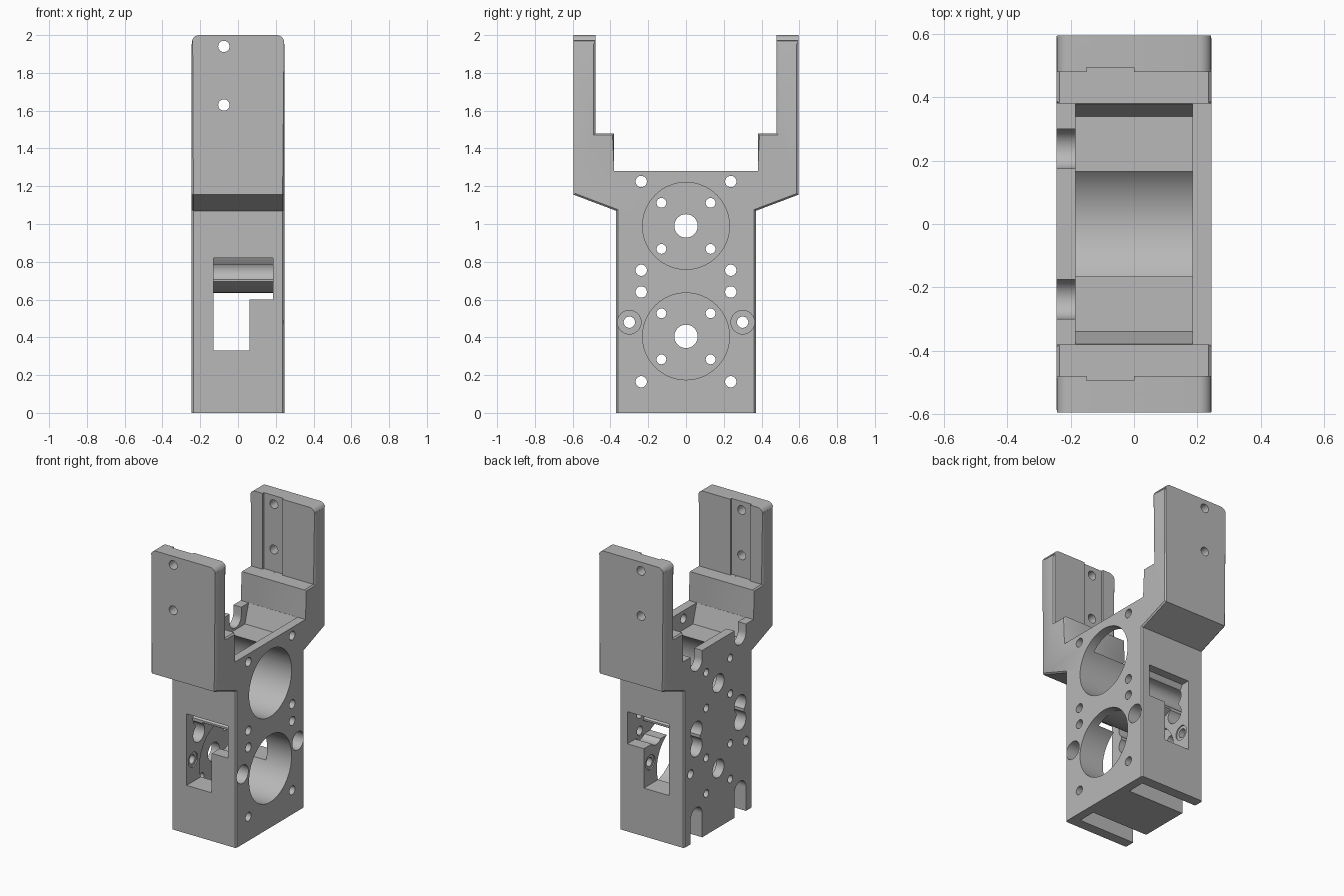
import bpy, bmesh, math
from mathutils import Matrix, Vector

if "Cube" in bpy.data.objects:
    bpy.data.objects.remove(bpy.data.objects["Cube"], do_unlink=True)

grey = bpy.data.materials.new("plain_grey")
grey.use_nodes = True
colour = (0.48, 0.48, 0.48, 1)
grey.diffuse_color = colour
grey.node_tree.nodes["Principled BSDF"].inputs["Base Color"].default_value = colour


def to_object(bm, name):
    bmesh.ops.recalc_face_normals(bm, faces=bm.faces[:])
    mesh = bpy.data.meshes.new(name)
    bm.to_mesh(mesh)
    bm.free()
    mesh.materials.append(grey)
    ob = bpy.data.objects.new(name, mesh)
    bpy.context.collection.objects.link(ob)
    return ob


def extrude(name, points, axis, lo, hi):
    """Extrude a 2D outline (y,z along x, or x,z along y)."""
    bm = bmesh.new()
    place = (lambda p: (lo, *p)) if axis == 'x' else (lambda p: (p[0], lo, p[1]))
    face = bm.faces.new([bm.verts.new(place(p)) for p in points])
    grown = bmesh.ops.extrude_face_region(bm, geom=[face])
    step = Vector((hi - lo, 0, 0)) if axis == 'x' else Vector((0, hi - lo, 0))
    verts = [v for v in grown["geom"] if isinstance(v, bmesh.types.BMVert)]
    bmesh.ops.translate(bm, verts=verts, vec=step)
    return to_object(bm, name)


def box(a0, a1, z0, z1, axis, lo, hi):
    return extrude("cutter", [(a0, z0), (a1, z0), (a1, z1), (a0, z1)], axis, lo, hi)


def drill(a, z, r, axis, lo, hi, sides=32):
    bm = bmesh.new()
    turn = Matrix.Rotation(math.pi / 2, 4, 'Y' if axis == 'x' else 'X')
    mid = (lo + hi) / 2
    at = (mid, a, z) if axis == 'x' else (a, mid, z)
    bmesh.ops.create_cone(bm, cap_ends=True, segments=sides, radius1=r, radius2=r,
                          depth=hi - lo, matrix=Matrix.Translation(at) @ turn)
    return to_object(bm, "cutter")


def apply(ob, mod):
    bpy.context.view_layer.objects.active = ob
    bpy.ops.object.modifier_apply(modifier=mod.name)


def cut(ob, cutter):
    mod = ob.modifiers.new("cut", 'BOOLEAN')
    mod.operation, mod.solver, mod.object = 'DIFFERENCE', 'EXACT', cutter
    apply(ob, mod)
    bpy.data.objects.remove(cutter, do_unlink=True)


# Outer shell: forked side profile
half = [(0.37, 0), (0.37, 1.07), (0.595, 1.155), (0.595, 2), (0.48, 2),
        (0.48, 1.48), (0.38, 1.48), (0.38, 1.28)]
outline = half + [(-y, z) for y, z in reversed(half)]
W = 0.245
body = extrude("gripper_housing", outline, 'x', -W, W)

# Rounded arm tops, then a fine chamfer on the outer edges
bm = bmesh.new()
bm.from_mesh(body.data)
tips = [e for e in bm.edges if all(v.co.z > 1.99 for v in e.verts)
        and abs(e.verts[0].co.y - e.verts[1].co.y) > 0.01]
bmesh.ops.bevel(bm, geom=tips, offset=0.04, segments=6, profile=0.5, affect='EDGES')
rims = [e for e in bm.edges if len(e.link_faces) == 2
        and any(abs(f.normal.x) > 0.99 and len(f.verts) > 8 for f in e.link_faces)
        and max(v.co.z for v in e.verts) > 0.01
        and not all(abs(v.co.z - 1.28) < 0.01 for v in e.verts)]
bmesh.ops.bevel(bm, geom=rims, offset=0.009, segments=1, affect='EDGES')
bm.to_mesh(body.data)
bm.free()

# Open pocket between the arms
pocket = [(-0.34, 1.15), (0.34, 1.15), (0.379, 1.28), (0.379, 1.4),
          (-0.379, 1.4), (-0.379, 1.28)]
cut(body, extrude("cutter", pocket, 'x', -0.185, 0.185))

# Two motor bores with shaft and mounting holes
for z in (0.99, 0.405):
    cut(body, drill(0, z, 0.23, 'x', -0.185, 0.3, 64))
    cut(body, drill(0, z, 0.062, 'x', -0.3, 0))
    for sy in (-1, 1):
        for sz in (-1, 1):
            cut(body, drill(sy * 0.13, z + sz * 0.122, 0.026, 'x', -0.3, 0, 20))

# L-shaped window passing front to back, under a curved ceiling
window = [(-0.13, 0.33), (0.06, 0.33), (0.06, 0.6), (0.185, 0.6),
          (0.185, 0.82), (-0.13, 0.82)]
tunnel = extrude("cutter", window, 'y', -0.5, 0.5)
cut(tunnel, drill(0, 0.99, 0.355, 'x', -0.4, 0.4, 96))
cut(body, tunnel)

for s in (-1, 1):
    # Screw holes and their access channels
    y = s * 0.237
    for z in (1.225, 0.755, 0.64, 0.165):
        cut(body, drill(y, z, 0.03, 'x', 0, 0.3, 24))
        cut(body, drill(y, z, 0.0625, 'x', -0.3, 0.184))
    cut(body, box(y - 0.0625, y + 0.0625, 1.225, 1.4, 'x', -0.3, 0.1))
    cut(body, box(y - 0.0625, y + 0.0625, -0.1, 0.165, 'x', -0.3, 0.184))
    cut(body, box(y - 0.04, y + 0.04, 0.64, 0.755, 'x', -0.3, 0.184))
    # Counterbored cross screws
    cut(body, drill(s * 0.3, 0.48, 0.03, 'x', -0.3, 0.3, 24))
    cut(body, drill(s * 0.3, 0.48, 0.0625, 'x', 0.13, 0.3))
    cut(body, drill(s * 0.3, 0.48, 0.05, 'x', -0.138, 0.068))
    # Arm groove and holes
    lo, hi = sorted((s * 0.43, s * 0.495))
    cut(body, box(-0.15, 0, 1.4801, 2.1, 'y', lo, hi))
    lo, hi = sorted((s * 0.4, s * 0.7))
    for z in (1.94, 1.63):
        cut(body, drill(-0.075, z, 0.03, 'y', lo, hi, 24))

bpy.ops.object.select_all(action='DESELECT')
body.select_set(True)
bpy.context.view_layer.objects.active = body
bpy.ops.object.shade_smooth_by_angle(angle=math.radians(30))
